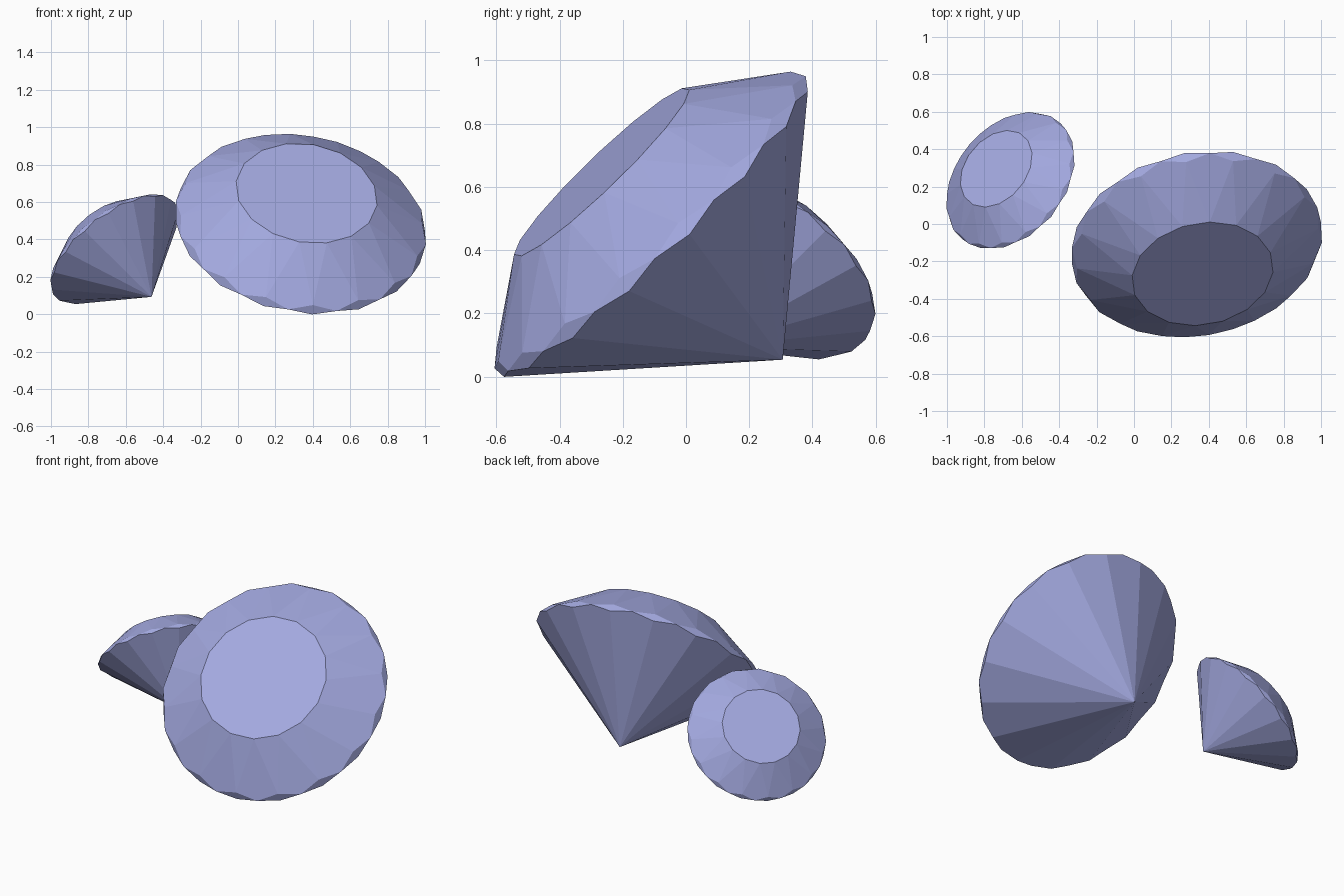
import bpy, bmesh
from math import pi, cos, sin
from mathutils import Vector, Matrix

cube = bpy.data.objects.get("Cube")
if cube:
    bpy.data.objects.remove(cube, do_unlink=True)

crystal = bpy.data.materials.new("periwinkle_crystal")
color = (0.37, 0.40, 0.75, 1.0)
crystal.use_nodes = True
crystal.diffuse_color = color
crystal.node_tree.nodes["Principled BSDF"].inputs["Base Color"].default_value = color

SIDES = 16


def ring(bm, radius, height, half_step):
    """One ring of corners, optionally turned by half a facet."""
    points = []
    for i in range(SIDES):
        a = 2 * pi * (i + half_step) / SIDES
        points.append(bm.verts.new((radius * cos(a), radius * sin(a), height)))
    return points


def add_gem(name, center, normal, corner, radius):
    """Faceted gem: center of the girdle, table direction, direction of a girdle corner."""
    bm = bmesh.new()
    tip = bm.verts.new((0, 0, -0.87))
    low = ring(bm, 1.0, 0.0, 0)
    mid = ring(bm, 1.005, 0.033, 0.5)
    high = ring(bm, 0.968, 0.072, 0)
    table = ring(bm, 0.566, 0.363, 0.5)

    for i in range(SIDES):
        j = (i + 1) % SIDES
        bm.faces.new((tip, low[j], mid[i], low[i]))               # pavilion
        bm.faces.new((low[j], mid[j], high[j], mid[i]))           # girdle
        bm.faces.new((mid[i], high[j], table[i], high[i]))        # crown kite
        bm.faces.new((high[j], table[j], table[i]))               # star facet
    bm.faces.new(table)
    bmesh.ops.recalc_face_normals(bm, faces=bm.faces[:])

    # Stand the gem in its tilted pose
    z = Vector(normal).normalized()
    x = Vector(corner)
    x = (x - z * x.dot(z)).normalized()
    turn = Matrix((x, z.cross(x), z)).transposed().to_4x4()
    bm.transform(Matrix.Translation(center) @ turn @ Matrix.Scale(radius, 4))

    mesh = bpy.data.meshes.new(name)
    bm.to_mesh(mesh)
    bm.free()
    mesh.materials.append(crystal)
    gem = bpy.data.objects.new(name, mesh)
    bpy.context.collection.objects.link(gem)
    return gem


add_gem("large_gem", (0.333, -0.098, 0.472), (0.137, -0.688, 0.713),
        (-0.093, 0.707, 0.70), 0.675)
add_gem("small_gem", (-0.656, 0.229, 0.342), (-0.548, 0.45, 0.705),
        (-0.53, 0.475, -0.70), 0.406)
